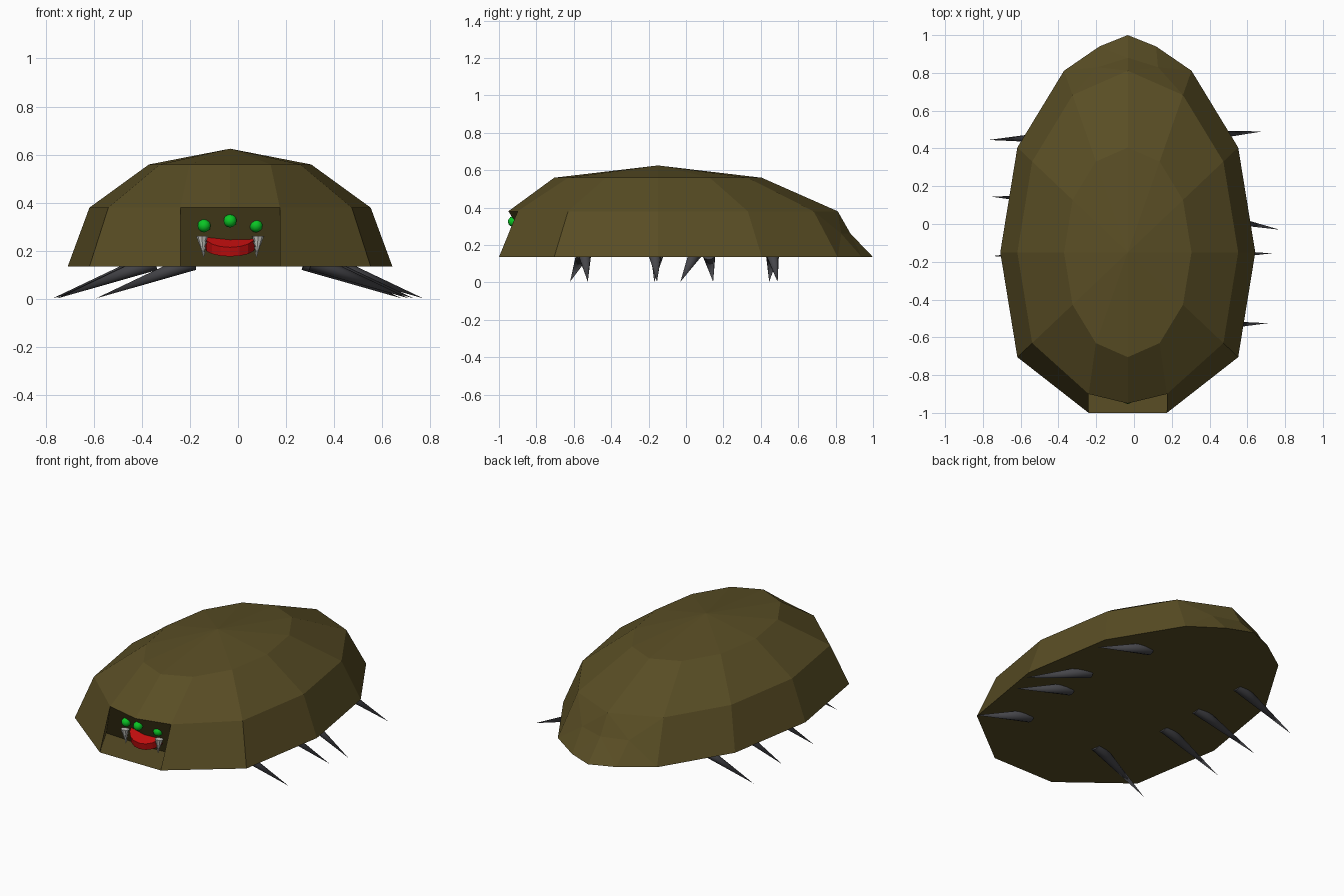
import bpy, bmesh, math
from mathutils import Vector

if "Cube" in bpy.data.objects:
    bpy.data.objects.remove(bpy.data.objects["Cube"])

CX, CY, Z0 = -0.033, -0.15, 0.135   # shell centre and floor height


def material(name, rgb):
    m = bpy.data.materials.new(name)
    m.diffuse_color = (*rgb, 1)
    m.use_nodes = True
    m.node_tree.nodes["Principled BSDF"].inputs["Base Color"].default_value = m.diffuse_color
    return m


BROWN = material("shell brown", (0.1, 0.075, 0.018))
GREY = material("leg grey", (0.06, 0.06, 0.068))
GREEN = material("eye green", (0.003, 0.56, 0.018))
RED = material("mouth red", (0.52, 0.004, 0.004))
WHITE = material("fang white", (0.62, 0.62, 0.58))


def finish(bm, name, mat, smooth=False):
    bmesh.ops.recalc_face_normals(bm, faces=bm.faces)
    for f in bm.faces:
        f.smooth = smooth
    me = bpy.data.meshes.new(name)
    bm.to_mesh(me)
    bm.free()
    me.materials.append(mat)
    ob = bpy.data.objects.new(name, me)
    bpy.context.collection.objects.link(ob)
    return ob


def cone(name, mat, base, tip, r1, r2=0.0, sides=12, smooth=True):
    base, tip = Vector(base), Vector(tip)
    d = tip - base
    bm = bmesh.new()
    bmesh.ops.create_cone(bm, cap_ends=True, segments=sides, radius1=r1,
                          radius2=r2, depth=d.length)
    rot = d.to_track_quat('Z', 'Y').to_matrix().to_4x4()
    bmesh.ops.transform(bm, matrix=rot, verts=bm.verts)
    bmesh.ops.translate(bm, vec=(base + tip) / 2, verts=bm.verts)
    ob = finish(bm, name, mat, smooth)
    if smooth:
        bpy.context.view_layer.objects.active = ob
        ob.select_set(True)
        bpy.ops.object.shade_smooth_by_angle(angle=math.radians(40))
        ob.select_set(False)


# --- shell: faceted half ellipsoid, index 0 = front, 3 = right, 6 = tail ---
bm = bmesh.new()


def vert(x, y, z):
    return bm.verts.new((CX + x, y, z))


rings = []
for k in (1, 2, 3):
    p = math.radians(30 * k)
    ring = []
    for i in range(12):
        a = math.radians(30 * i)
        ring.append(vert(0.675 * math.sin(p) * math.sin(a),
                         CY - 1.11 * math.sin(p) * math.cos(a),
                         Z0 + 0.49 * math.cos(p)))
    rings.append(ring)
upper, mid, base = rings
apex = vert(0, CY, 0.625)

# front brow and recessed face, tail point
for i, s in ((1, 1), (11, -1)):
    mid[i].co = (CX + 0.207 * s, -0.90, 0.38)
    base[i].co = (CX + 0.325 * s, -0.77, Z0)
mid[0].co.y, base[0].co.y, base[6].co.y = -0.95, -0.79, 1.0

for i in range(12):
    j = (i + 1) % 12
    bm.faces.new((apex, upper[i], upper[j]))
    bm.faces.new((upper[i], mid[i], mid[j], upper[j]))
    if i not in (1, 10, 5, 6):
        bm.faces.new((mid[i], base[i], base[j], mid[j]))

# cheeks jutting forward beside the face
cheek = {}
for s, n, o in ((1, 1, 2), (-1, 11, 10)):
    c = cheek[s] = vert(0.207 * s, -1.0, Z0)
    bm.faces.new((mid[n], c, base[o], mid[o]))
    bm.faces.new((mid[n], base[n], c))

# bulging tail panels
C = vert(0, 0.88, 0.26)
edge = {}
for s, n in ((1, 5), (-1, 7)):
    A, B, D, F = mid[n], mid[6], base[6], base[n]
    E = edge[s] = vert(0.15 * s, 0.94, Z0)
    G = vert(0.16 * s, 0.83, 0.26)
    for t in ((A, B, G), (B, C, G), (C, D, E), (C, E, G), (G, E, F), (A, G, F)):
        bm.faces.new(t)

# flat belly
belly = bm.faces.new([base[0], base[1], cheek[1], *base[2:6], edge[1], base[6],
                      edge[-1], *base[7:11], cheek[-1], base[11]])
bmesh.ops.triangulate(bm, faces=[belly])
finish(bm, "shell", BROWN)

# --- legs: slim spikes, tip (x, y) and y of the root ---
LEGS = [(-0.77, 0.445, 0.46), (-0.755, 0.145, 0.125), (-0.75, -0.17, -0.155),
        (-0.59, -0.62, -0.56), (0.68, 0.49, 0.465), (0.77, -0.03, 0.04),
        (0.73, -0.155, -0.165), (0.71, -0.525, -0.54)]
for n, (x, y, ry) in enumerate(LEGS):
    tip = Vector((x, y, 0.003))
    root = Vector((x - math.copysign(0.35, x), ry, Z0))
    cone(f"leg_{n + 1}", GREY, tip + (root - tip) * 1.15, tip, 0.036)

# --- eyes ---
for n, (x, y, z) in enumerate([(-0.108, -0.885, 0.305), (0, -0.925, 0.325),
                               (0.108, -0.885, 0.305)]):
    bm = bmesh.new()
    bmesh.ops.create_icosphere(bm, subdivisions=2, radius=0.028)
    bmesh.ops.translate(bm, vec=(CX + x, y, z), verts=bm.verts)
    finish(bm, f"eye_{n + 1}", GREEN, True)

# --- mouth: thick half disc sloping forward and down ---
bm = bmesh.new()
top, low = [], []
for i in range(9):
    a = math.pi * i / 8
    x, f = 0.105 * math.cos(a), math.sin(a)
    top.append(vert(x, -0.84 - 0.075 * f, 0.26 - 0.045 * f))
    low.append(vert(x, -0.82 - 0.09 * f, 0.212 - 0.035 * f))
bm.faces.new(top)
bm.faces.new(low)
for i in range(9):
    j = (i + 1) % 9
    bm.faces.new((top[i], top[j], low[j], low[i]))
finish(bm, "mouth", RED)

# --- fangs: stacked ridged segments narrowing to a tip ---
for side, s in (("left", -1), ("right", 1)):
    for k in range(4):
        z = 0.26 - 0.022 * k
        r = 0.025 - 0.006 * k
        x = CX + s * (0.116 - 0.002 * k)
        cone(f"{side}_fang_{k + 1}", WHITE, (x, -0.885, z),
             (x, -0.888, z - 0.024), r, max(r - 0.010, 0), 8, False)
